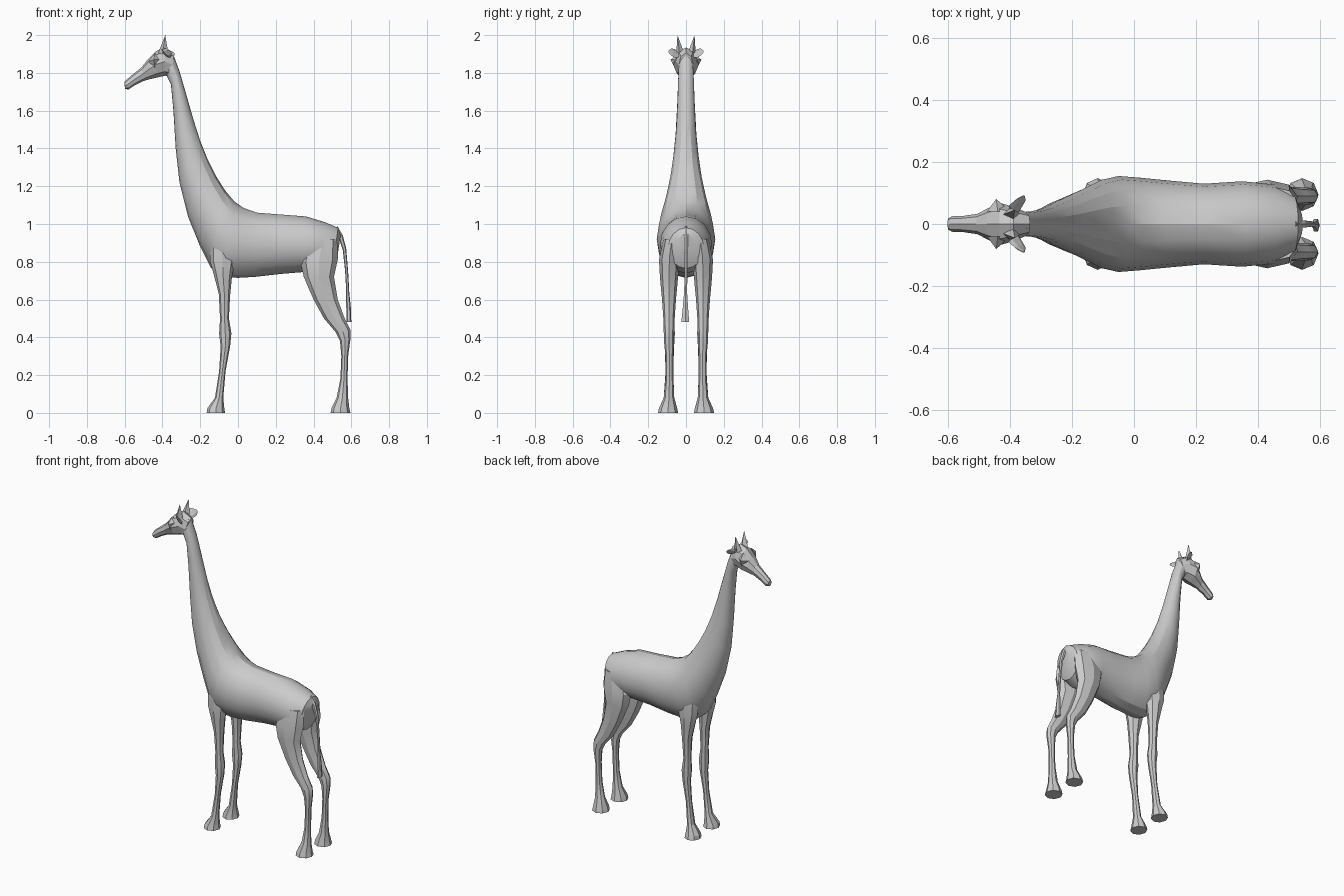
import bpy, bmesh, math
from mathutils import Vector


def finish(name, bm, mirror=False, angle=None):
    bmesh.ops.recalc_face_normals(bm, faces=bm.faces)
    me = bpy.data.meshes.new(name)
    bm.to_mesh(me)
    bm.free()
    ob = bpy.data.objects.new(name, me)
    bpy.context.collection.objects.link(ob)
    if mirror:
        m = ob.modifiers.new("Mirror", 'MIRROR')
        m.use_axis = (False, True, False)
    if angle:
        bpy.ops.object.select_all(action='DESELECT')
        ob.select_set(True)
        bpy.context.view_layer.objects.active = ob
        bpy.ops.object.shade_smooth_by_angle(angle=math.radians(angle))
    return ob


def loft(name, rings, sides, mirror=False, angle=None):
    """Ring: x, z of one edge, x, z of the opposite edge, y centre, y half width."""
    bm = bmesh.new()
    loops = []
    for x1, z1, x2, z2, yc, w in rings:
        a, b = Vector((x1, yc, z1)), Vector((x2, yc, z2))
        mid, half = (a + b) / 2, (a - b) / 2
        loop = []
        for i in range(sides):
            t = 2 * math.pi * i / sides
            loop.append(bm.verts.new(mid + half * math.cos(t) + Vector((0, w * math.sin(t), 0))))
        loops.append(loop)
    for p, q in zip(loops, loops[1:]):
        for i in range(sides):
            j = (i + 1) % sides
            bm.faces.new((p[i], p[j], q[j], q[i]))
    bm.faces.new(loops[0])
    bm.faces.new(loops[-1])
    return finish(name, bm, mirror, angle)


def spike(name, base, tip):
    """Mirrored spike from a base outline to a tip point."""
    bm = bmesh.new()
    vs = [bm.verts.new(p) for p in base]
    t = bm.verts.new(tip)
    bm.faces.new(vs)
    for i in range(len(vs)):
        bm.faces.new((vs[i], vs[(i + 1) % len(vs)], t))
    return finish(name, bm, True)


# Torso and neck, rump to poll
loft("body_and_neck", [
    (0.545, 0.95, 0.525, 0.82, 0, 0.045),
    (0.53, 0.98, 0.50, 0.765, 0, 0.095),
    (0.46, 1.01, 0.44, 0.74, 0, 0.128),
    (0.36, 1.04, 0.34, 0.745, 0, 0.138),
    (0.23, 1.05, 0.22, 0.735, 0, 0.13),
    (0.10, 1.06, 0.09, 0.72, 0, 0.142),
    (0.03, 1.085, 0.0, 0.715, 0, 0.15),
    (-0.02, 1.12, -0.08, 0.72, 0, 0.155),
    (-0.07, 1.18, -0.145, 0.77, 0, 0.142),
    (-0.12, 1.26, -0.20, 0.88, 0, 0.115),
    (-0.16, 1.34, -0.265, 1.04, 0, 0.09),
    (-0.20, 1.44, -0.31, 1.22, 0, 0.07),
    (-0.235, 1.55, -0.33, 1.40, 0, 0.055),
    (-0.275, 1.69, -0.342, 1.60, 0, 0.046),
    (-0.31, 1.81, -0.355, 1.74, 0, 0.041),
    (-0.345, 1.905, -0.385, 1.80, 0, 0.038),
], 16, angle=25)

# Head, poll to muzzle
loft("head", [
    (-0.335, 1.905, -0.36, 1.78, 0, 0.038),
    (-0.39, 1.935, -0.385, 1.785, 0, 0.055),
    (-0.435, 1.915, -0.43, 1.775, 0, 0.068),
    (-0.475, 1.875, -0.465, 1.767, 0, 0.052),
    (-0.51, 1.83, -0.50, 1.757, 0, 0.033),
    (-0.56, 1.79, -0.545, 1.735, 0, 0.026),
    (-0.595, 1.76, -0.58, 1.712, 0, 0.025),
    (-0.602, 1.75, -0.598, 1.715, 0, 0.018),
], 8)

# Brow, horns and ears
spike("eye", [(-0.475, 0.04, 1.86), (-0.44, 0.04, 1.905), (-0.405, 0.045, 1.87),
              (-0.44, 0.06, 1.825)], (-0.445, 0.081, 1.87))
spike("horn", [(-0.425, 0.03, 1.90), (-0.40, 0.052, 1.90), (-0.37, 0.035, 1.91),
               (-0.39, 0.015, 1.92)], (-0.385, 0.045, 2.0))
ear = [(-0.395, 1.90, -0.375, 1.885, 0.035, 0.012),
       (-0.405, 1.925, -0.36, 1.88, 0.058, 0.012),
       (-0.385, 1.93, -0.35, 1.89, 0.076, 0.008),
       (-0.36, 1.92, -0.352, 1.905, 0.09, 0.003)]
loft("ear", ear, 6, mirror=True)

# Front legs with hooves
loft("front_leg", [
    (-0.15, 0.90, -0.01, 0.90, 0.085, 0.045),
    (-0.148, 0.80, -0.015, 0.80, 0.092, 0.046),
    (-0.125, 0.72, -0.032, 0.72, 0.09, 0.04),
    (-0.102, 0.63, -0.042, 0.62, 0.09, 0.032),
    (-0.095, 0.50, -0.048, 0.50, 0.088, 0.025),
    (-0.10, 0.42, -0.035, 0.42, 0.088, 0.029),
    (-0.092, 0.35, -0.042, 0.35, 0.088, 0.025),
    (-0.10, 0.22, -0.066, 0.22, 0.088, 0.02),
    (-0.122, 0.08, -0.078, 0.08, 0.09, 0.028),
    (-0.162, 0.025, -0.072, 0.02, 0.095, 0.048),
    (-0.166, 0.0, -0.068, 0.0, 0.095, 0.053),
], 8, mirror=True, angle=25)

# Hind legs with thighs and hooves
loft("hind_leg", [
    (0.37, 0.92, 0.525, 0.92, 0.075, 0.045),
    (0.33, 0.80, 0.53, 0.82, 0.088, 0.055),
    (0.348, 0.72, 0.508, 0.72, 0.09, 0.048),
    (0.40, 0.60, 0.528, 0.60, 0.09, 0.037),
    (0.455, 0.50, 0.565, 0.50, 0.09, 0.03),
    (0.515, 0.43, 0.595, 0.44, 0.09, 0.028),
    (0.54, 0.38, 0.595, 0.39, 0.09, 0.027),
    (0.547, 0.30, 0.583, 0.30, 0.088, 0.021),
    (0.542, 0.18, 0.58, 0.18, 0.088, 0.021),
    (0.522, 0.08, 0.583, 0.08, 0.09, 0.028),
    (0.495, 0.025, 0.59, 0.02, 0.095, 0.049),
    (0.49, 0.0, 0.596, 0.0, 0.095, 0.053),
], 8, mirror=True, angle=25)

# Tail with tuft
loft("tail", [
    (0.51, 0.95, 0.525, 0.99, 0, 0.012),
    (0.535, 0.92, 0.555, 0.94, 0, 0.013),
    (0.555, 0.86, 0.573, 0.87, 0, 0.011),
    (0.567, 0.75, 0.583, 0.75, 0, 0.009),
    (0.573, 0.64, 0.589, 0.64, -0.002, 0.009),
    (0.573, 0.56, 0.597, 0.56, -0.003, 0.016),
    (0.575, 0.48, 0.60, 0.48, -0.004, 0.024),
], 6)
